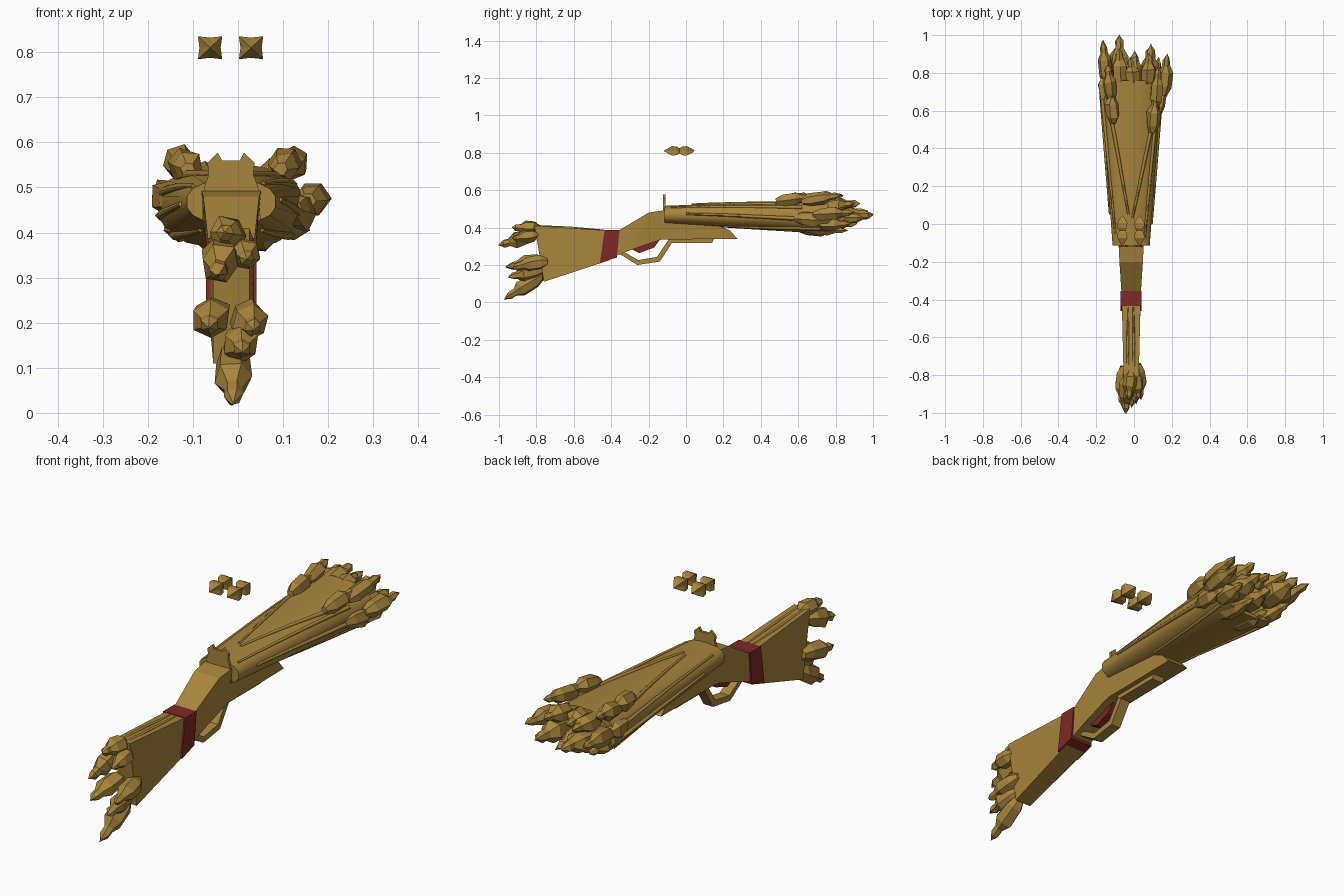
import bpy, bmesh, random
from math import sin, cos, pi
from mathutils import Vector

random.seed(4)
CX = -0.015  # centre line of the gun

cube = bpy.data.objects.get("Cube")
if cube:
    bpy.data.objects.remove(cube)


def material(name, rgb):
    m = bpy.data.materials.new(name)
    m.use_nodes = True
    m.diffuse_color = (*rgb, 1)
    m.node_tree.nodes["Principled BSDF"].inputs["Base Color"].default_value = (*rgb, 1)
    return m


GOLD = material("old gold", (0.39, 0.235, 0.045))
RED = material("dark red", (0.21, 0.022, 0.018))


def loft(name, rings, mat=GOLD, smooth=False):
    """Skin a list of equal-length point rings and cap both ends."""
    bm = bmesh.new()
    loops = [[bm.verts.new(p) for p in ring] for ring in rings]
    n = len(loops[0])
    for a, b in zip(loops, loops[1:]):
        for i in range(n):
            j = (i + 1) % n
            bm.faces.new((a[i], a[j], b[j], b[i]))
    bm.faces.new(loops[0])
    bm.faces.new(loops[-1])
    bmesh.ops.remove_doubles(bm, verts=bm.verts, dist=0.0001)
    bmesh.ops.recalc_face_normals(bm, faces=bm.faces)
    me = bpy.data.meshes.new(name)
    bm.to_mesh(me)
    bm.free()
    ob = bpy.data.objects.new(name, me)
    bpy.context.collection.objects.link(ob)
    me.materials.append(mat)
    if smooth:
        bpy.ops.object.select_all(action='DESELECT')
        bpy.context.view_layer.objects.active = ob
        ob.select_set(True)
        bpy.ops.object.shade_smooth_by_angle(angle=0.7)
    return ob


def wedge(name, stations, mat=GOLD):
    """Four-sided body: (y top, z top, half width, y bottom, z bottom, half width)."""
    loft(name, [[(CX - wt, yt, zt), (CX + wt, yt, zt), (CX + wb, yb, zb), (CX - wb, yb, zb)]
                for yt, zt, wt, yb, zb, wb in stations], mat)


def side_plate(name, pts, half, mat=GOLD):
    loft(name, [[(CX + s * half, y, z) for y, z in pts] for s in (-1, 1)], mat)


# Stock, band and receiver
wedge("stock", [(-.81, .41, .04, -.76, .11, .04), (-.40, .383, .05, -.41, .225, .05)])
wedge("band", [(-.435, .388, .056, -.46, .212, .056),
               (-.355, .388, .056, -.37, .24, .056)], RED)
wedge("receiver", [(-.37, .378, .051, -.375, .248, .048), (-.2, .48, .062, -.29, .282, .05),
                   (-.12, .492, .066, -.13, .336, .052), (.1, .44, .06, .1, .338, .052),
                   (.235, .385, .055, .275, .34, .052)])

# Trigger and its guard
side_plate("trigger", [(-.29, .283), (-.25, .264), (-.17, .293), (-.14, .335)], .016, RED)
outer = [(-.36, .262), (-.26, .2), (-.14, .218), (-.075, .318), (.14, .318), (.15, .34)]
inner = [(-.09, .34), (-.155, .243), (-.255, .226), (-.335, .272)]
guard = [[(CX + s * .024, y, z) for y, z in pts] for pts in (outer[:4], inner[::-1]) for s in (-1, 1)]
loft("trigger_guard", [[guard[0][i], guard[1][i], guard[3][i], guard[2][i]] for i in range(4)])
side_plate("underside_rail", [(-.1, .34), (-.08, .318), (.14, .318), (.15, .34)], .03)


# Flared hollow barrel
def barrel_point(y, angle, scale=1.0):
    t = (y + .115) / .875
    w, h, z = .1 + .064 * t, .049 + .045 * t, .468 - .01 * t
    c, s = cos(angle), sin(angle)
    squash = .85  # slightly boxy ellipse
    x = abs(c) ** squash * (1 if c > 0 else -1)
    v = abs(s) ** squash * (1 if s > 0 else -1)
    return Vector((CX + w * x * scale, y, z + h * v * scale))


rings = [(-.115, 1), (.25, 1), (.6, 1), (.76, 1), (.76, .82), (.6, .75)]
loft("barrel", [[barrel_point(y, 2 * pi * (i + .5) / 16, s) for i in range(16)] for y, s in rings],
     smooth=True)

# Notched rear sight
sight = [(-.065, .53), (-.068, .555), (-.045, .577), (-.035, .56), (.004, .56),
         (.013, .577), (.037, .555), (.034, .53), (.045, .5), (.05, .43), (-.08, .43), (-.075, .5)]
loft("rear_sight", [[(x, y, z) for x, z in sight] for y in (-.122, -.11)])


# Ridges that run along the barrel and stock
def ridge(name, pts, radius):
    cu = bpy.data.curves.new(name, 'CURVE')
    cu.dimensions = '3D'
    cu.bevel_depth = radius
    cu.bevel_resolution = 0
    cu.use_fill_caps = True
    sp = cu.splines.new('POLY')
    sp.points.add(len(pts) - 1)
    for k, (p, v) in enumerate(zip(sp.points, pts)):
        p.co = (*v, 1)
        p.radius = .5 + .5 * k / (len(pts) - 1)
    cu.materials.append(GOLD)
    bpy.context.collection.objects.link(bpy.data.objects.new(name, cu))


# start y, end y, start angle, end angle
paths = [(.03, .56, 88, 42), (.05, .62, 95, 135), (-.08, .62, 50, 30), (-.05, .7, 140, 165),
         (0, .7, 5, -8), (.05, .7, 182, 190), (.2, .72, -60, -40), (.2, .72, -120, -140)]
for k, (y0, y1, a0, a1) in enumerate(paths):
    ridge(f"barrel_ridge_{k + 1}",
          [barrel_point(y0 + (y1 - y0) * t / 6, (a0 + (a1 - a0) * t / 6) * pi / 180) for t in range(7)],
          .012)
for side, x in (("right", -.018), ("left", .014)):
    ridge(f"stock_ridge_{side}", [(CX + x * .8, -.44, .384), (CX + x, -.62, .398), (CX + x, -.84, .405)], .01)


# Crystals: faceted body narrowing to a small pointed knob
PROFILE = [(0, .45), (.2, .95), (.55, 1), (.72, .5), (.86, .48), (1, .06)]


def crystal(name, base, tip, radius, sides=6):
    base, tip = Vector(base), Vector(tip)
    axis = tip - base
    u = axis.orthogonal().normalized()
    v = axis.normalized().cross(u)
    turn = random.uniform(0, pi)
    rings = []
    for t, r in PROFILE:
        ring = []
        for i in range(sides):
            a = turn + 2 * pi * i / sides
            q = radius * r * random.uniform(.85, 1.12)
            ring.append(base + axis * (t + random.uniform(-.03, .03)) + (u * cos(a) + v * sin(a)) * q)
        rings.append(ring)
    loft(name, rings)


muzzle = [
    ((-.145, .74, .47), (-.165, .97, .49), .04), ((-.08, .76, .45), (-.075, 1.0, .47), .052),
    ((0, .72, .43), (.005, .91, .42), .045), ((.08, .7, .44), (.09, .95, .45), .052),
    ((.155, .68, .47), (.175, .9, .48), .038), ((.125, .58, .45), (.145, .78, .44), .042),
    ((.095, .48, .54), (.115, .68, .565), .036), ((-.11, .53, .54), (-.12, .72, .56), .038),
    ((-.135, .63, .47), (-.16, .83, .48), .045), ((.115, .62, .54), (.13, .83, .575), .038),
    ((-.12, .65, .54), (-.14, .84, .57), .038), ((-.05, .6, .39), (-.06, .82, .385), .035),
    ((.05, .64, .39), (.05, .86, .385), .035), ((-.12, .66, .41), (-.13, .88, .42), .04),
    ((.11, .7, .42), (.13, .88, .42), .038), ((.0, .72, .51), (-.02, .88, .52), .04),
    ((-.07, .72, .51), (-.08, .93, .53), .042), ((.07, .72, .51), (.08, .9, .53), .042)]
for k, c in enumerate(muzzle):
    crystal(f"muzzle_crystal_{k + 1}", *c)

butt = [
    ((-.02, -.78, .395), (-.03, -.93, .4), .04), ((-.035, -.8, .365), (-.045, -1.0, .305), .045),
    ((.01, -.79, .36), (.02, -.93, .34), .036), ((-.055, -.75, .225), (-.065, -.96, .19), .043),
    ((.02, -.74, .22), (.035, -.93, .185), .042), ((.0, -.77, .17), (.01, -.95, .135), .04),
    ((-.01, -.77, .14), (-.01, -.97, .02), .045)]
for k, c in enumerate(butt):
    crystal(f"butt_crystal_{k + 1}", *c)

# Pair of floating star-shaped crystals
star = [(-.118, .05), (-.1, .45), (-.075, 1), (-.05, .9), (-.035, .55), (-.02, .9), (.005, 1), (.03, .5), (.045, .05)]
for side, x in (("right", -.062), ("left", .029)):
    loft(f"floating_crystal_{side}",
         [[(x + .038 * r * q * cos(pi * (i + 1) / 4), y, .81 + .036 * r * q * sin(pi * (i + 1) / 4))
           for i in range(8) for q in ((1, .62)[i % 2],)] for y, r in star])
